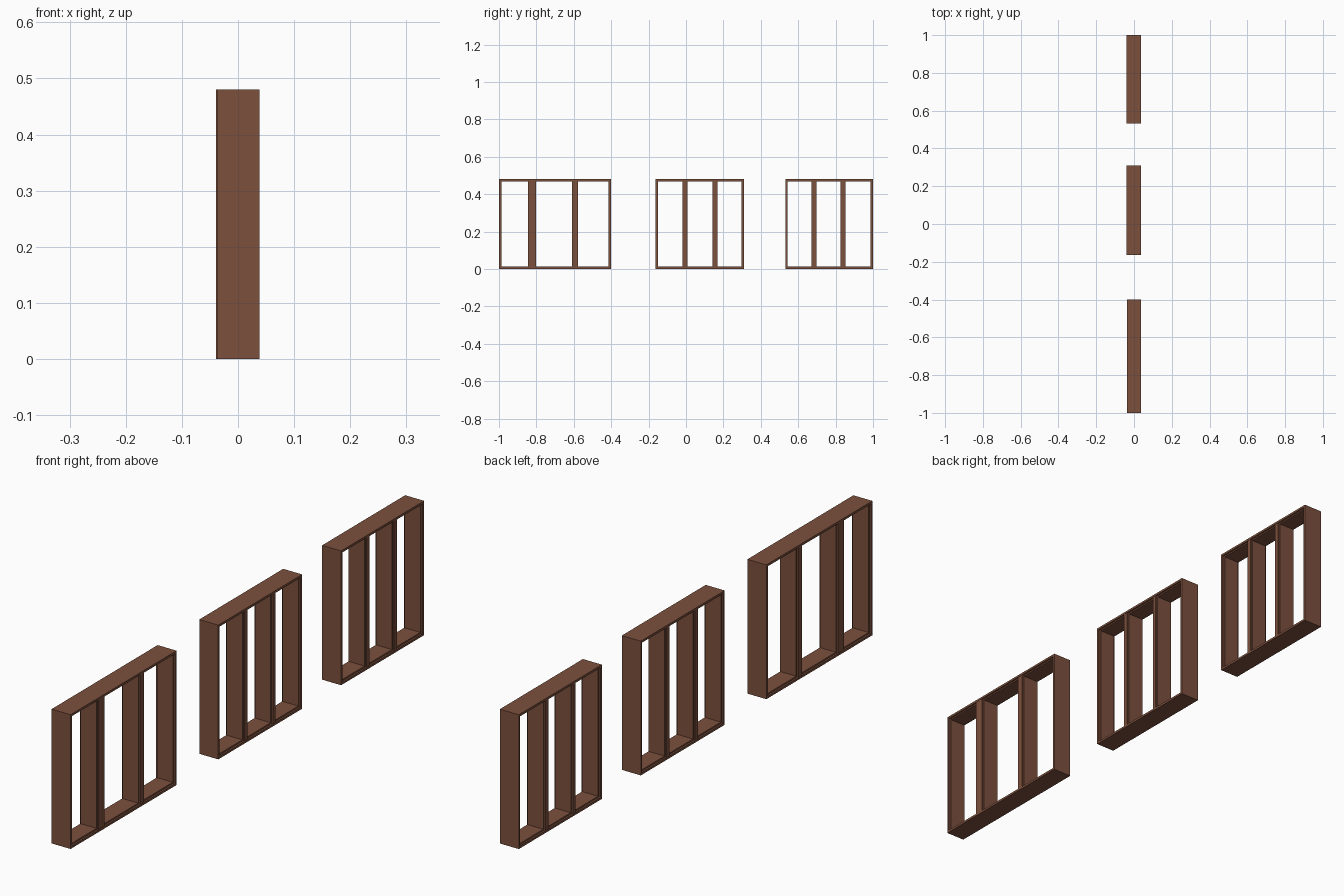
import bpy

if "Cube" in bpy.data.objects:
    bpy.data.objects.remove(bpy.data.objects["Cube"])

wood = bpy.data.materials.new("brown_wood")
wood.diffuse_color = (0.2, 0.08, 0.047, 1)
wood.use_nodes = True
wood.node_tree.nodes["Principled BSDF"].inputs["Base Color"].default_value = wood.diffuse_color

HEIGHT = 0.48
FRAME = 0.008   # outer frame board thickness
LIP = 0.005     # liner board thickness
RECESS = 0.006  # liner set back from frame faces


def add_object(name, verts, faces):
    mesh = bpy.data.meshes.new(name)
    mesh.from_pydata(verts, [], faces)
    mesh.materials.append(wood)
    obj = bpy.data.objects.new(name, mesh)
    bpy.context.collection.objects.link(obj)
    return obj


def ring(name, x0, x1, y0, y1, z0, z1, t):
    """Hollow rectangular frame, open along x."""
    def rect(x, i):
        return [(x, y0 + i, z0 + i), (x, y1 - i, z0 + i),
                (x, y1 - i, z1 - i), (x, y0 + i, z1 - i)]
    # loops run: front outer, front inner, back inner, back outer
    verts = rect(x1, 0) + rect(x1, t) + rect(x0, t) + rect(x0, 0)
    faces = []
    for a in range(4):
        b = (a + 1) % 4
        for k in range(4):
            n = (k + 1) % 4
            faces.append((a * 4 + k, a * 4 + n, b * 4 + n, b * 4 + k))
    return add_object(name, verts, faces)


def box(name, x0, x1, y0, y1, z0, z1):
    verts = [(x, y, z) for x in (x0, x1) for y in (y0, y1) for z in (z0, z1)]
    faces = [(0, 1, 3, 2), (4, 6, 7, 5), (0, 4, 5, 1),
             (2, 3, 7, 6), (0, 2, 6, 4), (1, 5, 7, 3)]
    return add_object(name, verts, faces)


# Each window: back x, front x, y start, y end, mullion spans in y
windows = [
    (-0.037, 0.038, -1.0, -0.401, [(-0.845, -0.802), (-0.609, -0.578)]),
    (-0.039, 0.036, -0.163, 0.311, [(-0.018, 0.008), (0.142, 0.168)]),
    (-0.039, 0.036, 0.531, 1.0, [(0.672, 0.698), (0.827, 0.853)]),
]

for w, (x0, x1, y0, y1, mullions) in enumerate(windows, 1):
    # Outer frame
    ring(f"window_{w}_frame", x0, x1, y0, y1, 0, HEIGHT, FRAME)

    # Upright mullions between sill and head
    edges = [y0 + FRAME]
    for m, (a, b) in enumerate(mullions, 1):
        box(f"window_{w}_mullion_{m}", x0 + 0.001, x1 - 0.001,
            a + LIP, b - LIP, FRAME, HEIGHT - FRAME)
        edges += [a + LIP, b - LIP]
    edges.append(y1 - FRAME)

    # Recessed liner around every opening
    for p in range(3):
        ring(f"window_{w}_liner_{p + 1}", x0 + RECESS, x1 - RECESS,
             edges[2 * p], edges[2 * p + 1], FRAME, HEIGHT - FRAME, LIP)
